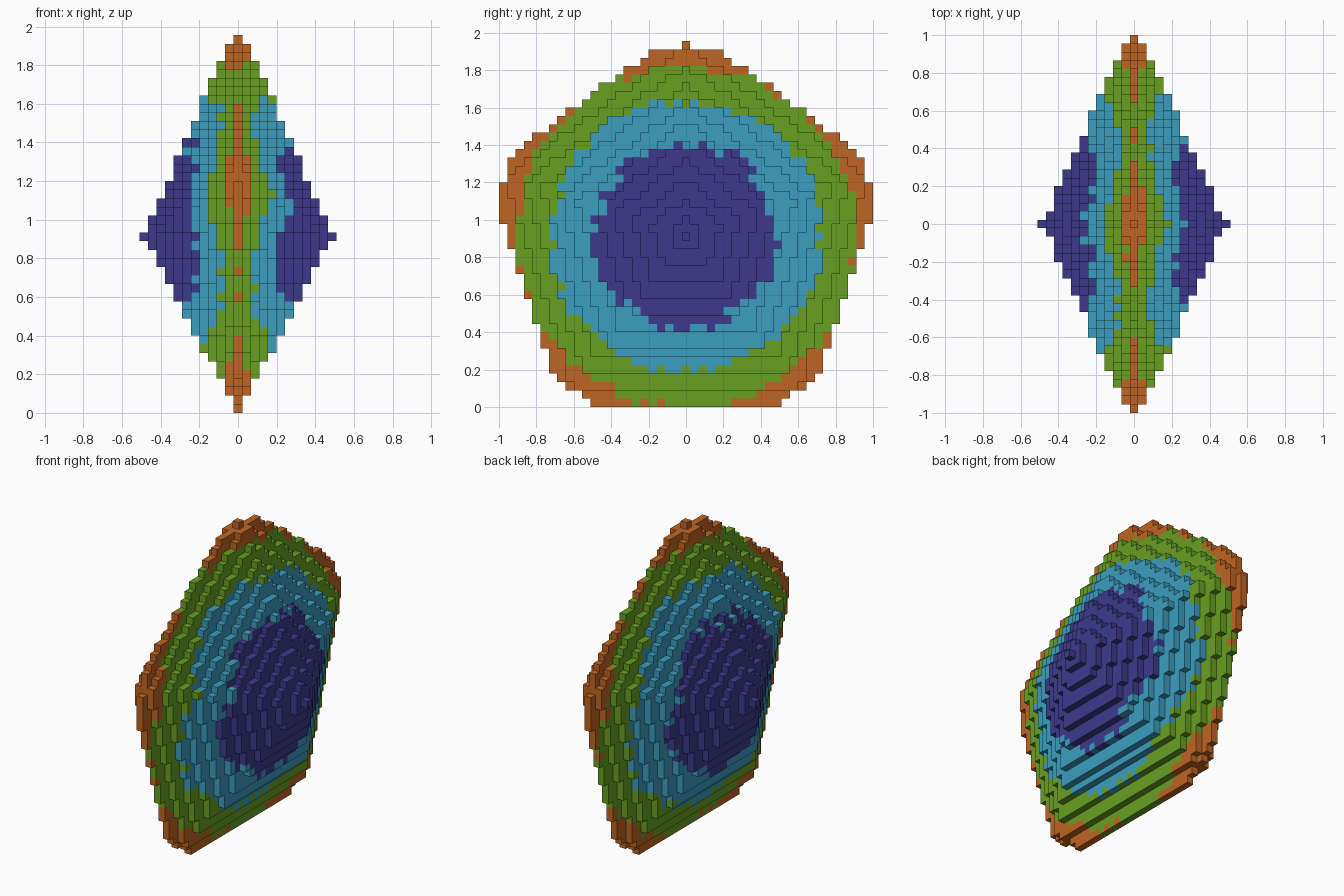
import bpy
import bmesh
import math
import random
from mathutils import Vector

random.seed(4)
if "Cube" in bpy.data.objects:
    bpy.data.objects.remove(bpy.data.objects["Cube"], do_unlink=True)

CELL = 2 / 45          # edge of one block
HALF_DEPTH = 11        # blocks from the middle slice to each tip
APOTHEM = 20.45        # middle pentagon, in blocks
LIMIT = 23             # corners are trimmed to this radius
BASE = 20              # blocks below the centre block
BANDS = [12.15, 16.5, 20.55]   # radii where the colour changes
JITTER = 0.55


def srgb(*rgb):
    lin = [((c / 255 + 0.055) / 1.055) ** 2.4 for c in rgb]
    return (*lin, 1)


def material(name, colour):
    mat = bpy.data.materials.new(name)
    mat.use_nodes = True
    mat.diffuse_color = colour
    bsdf = next(n for n in mat.node_tree.nodes if n.type == "BSDF_PRINCIPLED")
    bsdf.inputs["Base Color"].default_value = colour
    bsdf.inputs["Roughness"].default_value = 0.9
    return mat


MATERIALS = [
    material("core_purple", srgb(60, 58, 140)),
    material("inner_blue", srgb(60, 157, 192)),
    material("outer_green", srgb(104, 160, 33)),
    material("rim_orange", srgb(192, 101, 34)),
]

# Outward directions of the five pentagon sides, with one corner pointing up
SIDES = [(math.cos(a), math.sin(a))
         for a in (math.radians(54 + 72 * k) for k in range(5))]


def inside(x, y, z):
    if x * x + y * y + z * z > LIMIT ** 2:
        return False
    reach = APOTHEM * (1 - abs(x) / HALF_DEPTH)
    return max(y * c + z * s for c, s in SIDES) <= reach + 1e-6


# Fill the double pyramid with blocks
span = range(-LIMIT, LIMIT + 1)
blocks = {(x, y, z) for x in range(-HALF_DEPTH, HALF_DEPTH + 1)
          for y in span for z in span if inside(x, y, z)}

# Skin the blocks: only sides without a neighbour get a face
bm = bmesh.new()
corners = {}


def corner(p):
    key = tuple(round(c * 2) for c in p)
    if key not in corners:
        corners[key] = bm.verts.new((p + Vector((0, 0, BASE + 0.5))) * CELL)
    return corners[key]


DIRECTIONS = [Vector([sign if i == axis else 0 for i in range(3)])
              for axis in range(3) for sign in (-1, 1)]

for block in sorted(blocks):
    centre = Vector(block)
    # Colour bands follow the distance from the centre with a ragged border
    radius = centre.length + random.uniform(-JITTER, JITTER)
    band = sum(radius > b for b in BANDS)
    for n in DIRECTIONS:
        if tuple(int(c) for c in centre + n) in blocks:
            continue
        u = Vector((n.y, n.z, n.x))
        v = n.cross(u)
        ring = [centre + (n + u * a + v * b) / 2
                for a, b in ((-1, -1), (1, -1), (1, 1), (-1, 1))]
        face = bm.faces.new([corner(p) for p in ring])
        face.material_index = band

mesh = bpy.data.meshes.new("stepped_pentagon_gem")
bm.to_mesh(mesh)
bm.free()
for mat in MATERIALS:
    mesh.materials.append(mat)
gem = bpy.data.objects.new("stepped_pentagon_gem", mesh)
bpy.context.collection.objects.link(gem)
